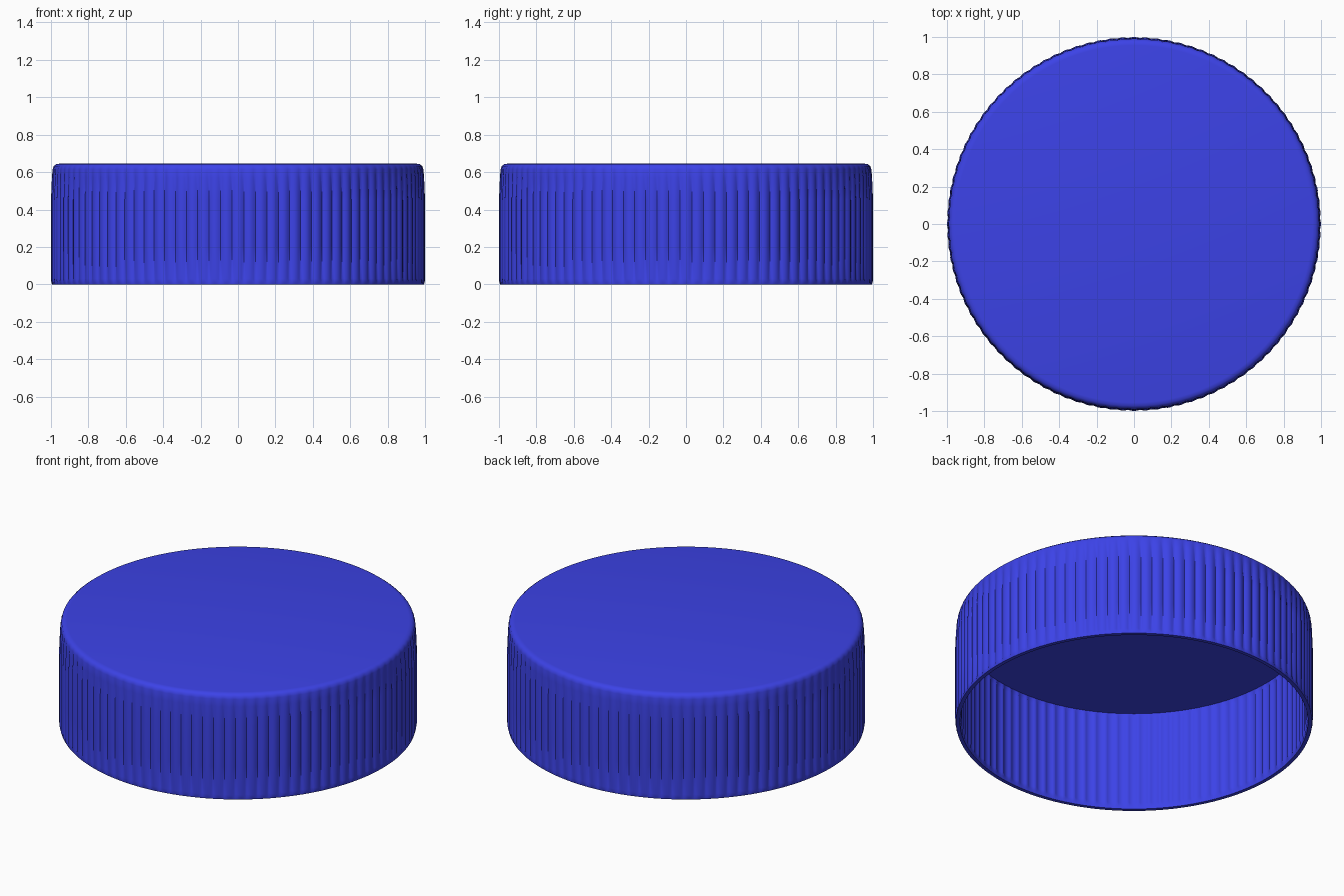
import bpy, bmesh
from math import cos, sin, pi

if "Cube" in bpy.data.objects:
    bpy.data.objects.remove(bpy.data.objects["Cube"])

RIBS, SEG = 100, 6
N = RIBS * SEG

# (radius, height, rib depth): outer skin from top centre edge down, then inner skin up
profile = [(0.955, 0.645, 0), (0.972, 0.642, 0), (0.985, 0.632, 0.001),
           (0.991, 0.615, 0.003), (0.995, 0.57, 0.009), (1.0, 0.45, 0.012),
           (1.0, 0.20, 0.012), (1.0, 0.03, 0.012), (0.998, 0.012, 0.003), (0.994, 0.0, 0),
           (0.972, 0.0, 0), (0.972, 0.02, 0), (0.976, 0.04, 0.012),
           (0.976, 0.58, 0.012), (0.968, 0.612, 0)]

bm = bmesh.new()
rings = []
for r, z, d in profile:
    ring = []
    for i in range(N):
        a = 2 * pi * i / N
        # rounded ribs meeting in narrow grooves
        rr = r - d * (1 - abs(cos(RIBS * a / 2)))
        ring.append(bm.verts.new((rr * cos(a), rr * sin(a), z)))
    rings.append(ring)
for u, v in zip(rings, rings[1:]):
    for i in range(N):
        j = (i + 1) % N
        bm.faces.new((u[i], v[i], v[j], u[j]))
# top disc and inner ceiling
bm.faces.new(rings[0])
bm.faces.new(rings[-1][::-1])
bmesh.ops.recalc_face_normals(bm, faces=bm.faces)

me = bpy.data.meshes.new("ribbed_cap")
bm.to_mesh(me)
bm.free()
cap = bpy.data.objects.new("ribbed_cap", me)
bpy.context.collection.objects.link(cap)

mat = bpy.data.materials.new("blue_plastic")
mat.diffuse_color = (0.045, 0.055, 0.8, 1)
mat.use_nodes = True
mat.node_tree.nodes["Principled BSDF"].inputs["Base Color"].default_value = mat.diffuse_color
me.materials.append(mat)

bpy.context.view_layer.objects.active = cap
cap.select_set(True)
bpy.ops.object.shade_smooth_by_angle(angle=0.7)
